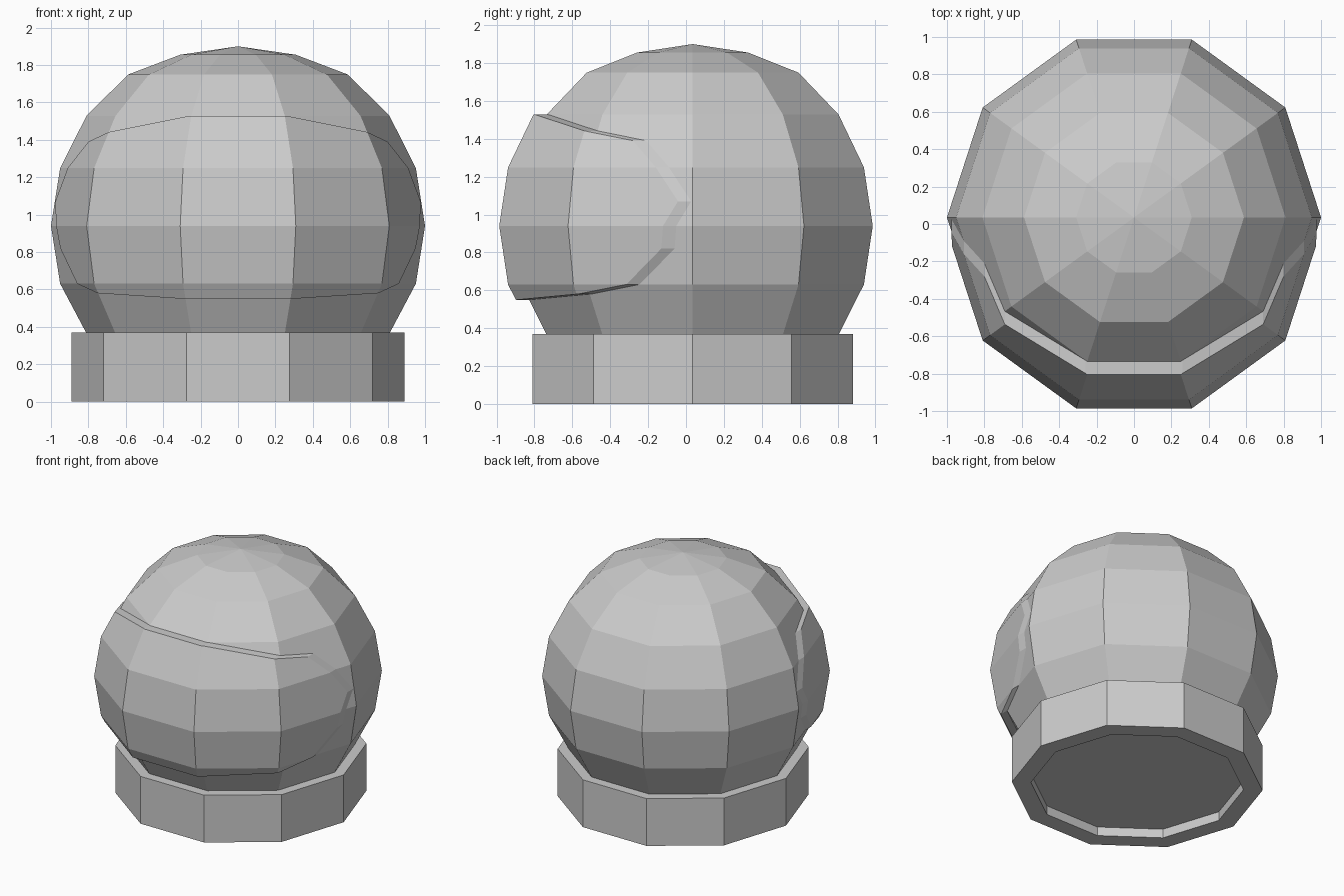
import bpy, bmesh, math
from mathutils import Vector

if "Cube" in bpy.data.objects:
    bpy.data.objects.remove(bpy.data.objects["Cube"])

SIDES = 10
CY = 0.035      # centre of the dome and collar
STEP = 0.07     # how far the visor stands proud


def lathe(bm, profile, cy, closed=False):
    """Revolve (radius, z) points into a ten-sided body."""
    rings = []
    for r, z in profile:
        if r == 0:
            rings.append([bm.verts.new((0, cy, z))] * SIDES)
        else:
            rings.append([bm.verts.new((r * math.cos(math.tau * i / SIDES),
                                        cy + r * math.sin(math.tau * i / SIDES), z))
                          for i in range(SIDES)])
    pairs = list(zip(rings, rings[1:]))
    if closed:
        pairs.append((rings[-1], rings[0]))
    for a, b in pairs:
        for i in range(SIDES):
            j = (i + 1) % SIDES
            bm.faces.new(list(dict.fromkeys((a[i], a[j], b[j], b[i]))))


def finish(bm, name):
    bmesh.ops.recalc_face_normals(bm, faces=bm.faces)
    mesh = bpy.data.meshes.new(name)
    bm.to_mesh(mesh)
    bm.free()
    ob = bpy.data.objects.new(name, mesh)
    bpy.context.collection.objects.link(ob)
    return ob


DOME = [(0, 0.07), (0.755, 0.07), (0.81, 0.365), (0.951, 0.631), (1, 0.94),
        (0.951, 1.249), (0.81, 1.528), (0.588, 1.749), (0.309, 1.855), (0, 1.9)]

# helmet dome, closed underneath by a recessed floor
bm = bmesh.new()
lathe(bm, DOME, CY)
finish(bm, "helmet_dome")

# neck collar
bm = bmesh.new()
lathe(bm, [(0.755, 0), (0.89, 0), (0.89, 0.37), (0.755, 0.37)], CY, closed=True)
finish(bm, "neck_collar")

# visor: front patch of the dome moved forward, trimmed to a convex outline
half = [(0.26, 1.528), (0.69, 1.442), (0.80, 1.39), (0.91, 1.25), (0.977, 1.07),
        (0.972, 0.94), (0.95, 0.82), (0.86, 0.631), (0.75, 0.58), (0.29, 0.55)]
outline = half + [(-x, z) for x, z in reversed(half)]

bm = bmesh.new()
lathe(bm, DOME, CY - STEP)


def trim(point, normal):
    bmesh.ops.bisect_plane(bm, geom=bm.verts[:] + bm.edges[:] + bm.faces[:], dist=1e-5,
                           plane_co=point, plane_no=normal, clear_outer=True)


trim((0, CY - STEP, 0), (0, 1, 0))
for (x0, z0), (x1, z1) in zip(outline, outline[1:] + outline[:1]):
    trim((x0, 0, z0), Vector((z0 - z1, 0, x1 - x0)).normalized())

# visor rim, running back to the dome
rim = [e for e in bm.edges if e.is_boundary]
new = bmesh.ops.extrude_edge_only(bm, edges=rim)["geom"]
bmesh.ops.translate(bm, vec=(0, STEP, 0),
                    verts=[v for v in new if isinstance(v, bmesh.types.BMVert)])
finish(bm, "visor")
